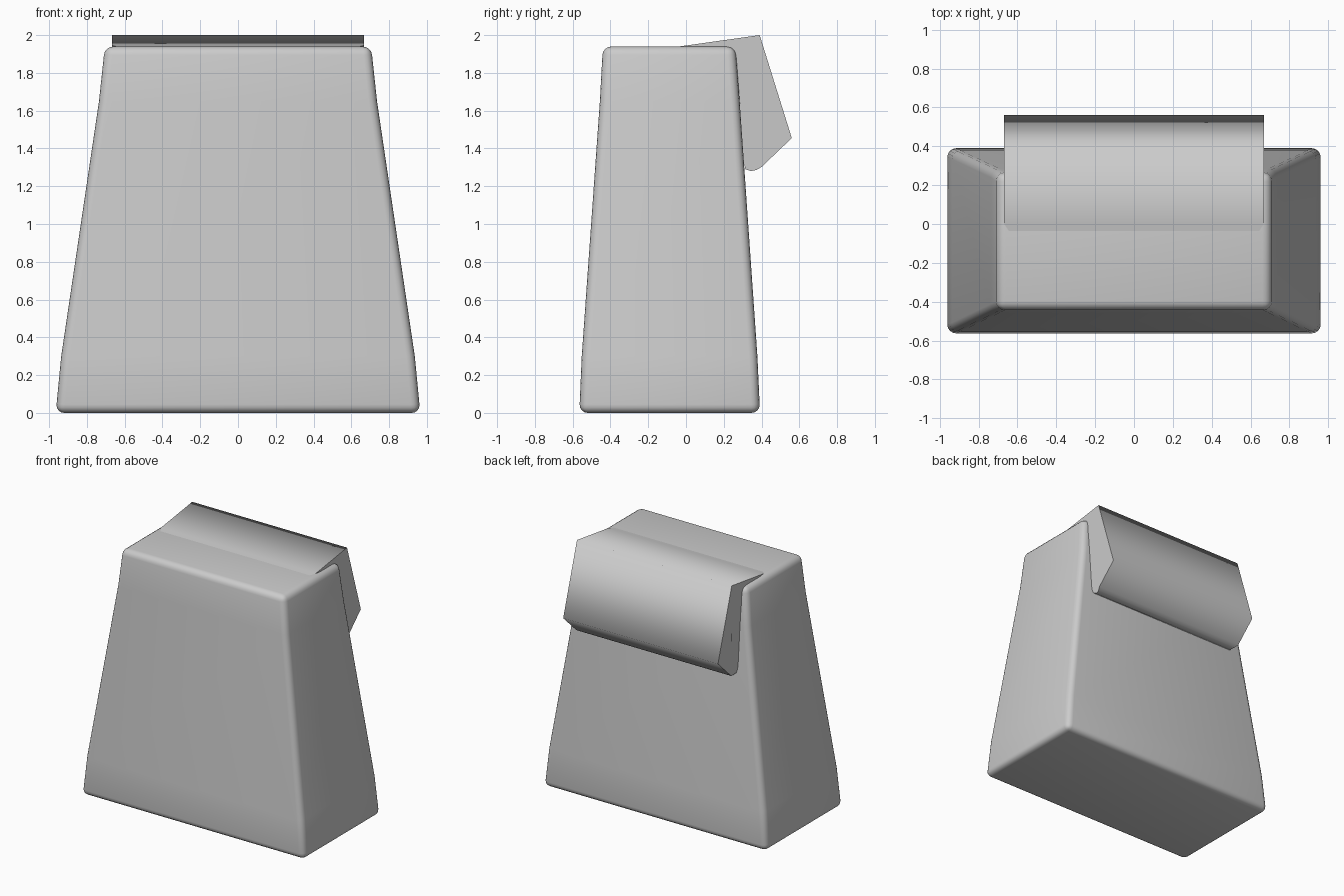
import bpy, bmesh, math

if "Cube" in bpy.data.objects:
    bpy.data.objects.remove(bpy.data.objects["Cube"])

grey = bpy.data.materials.new("light_grey")
grey.diffuse_color = (0.6, 0.6, 0.6, 1)
grey.use_nodes = True
grey.node_tree.nodes["Principled BSDF"].inputs["Base Color"].default_value = grey.diffuse_color


def finish(name, bm, bevel, segments, angle):
    bmesh.ops.recalc_face_normals(bm, faces=bm.faces)
    mesh = bpy.data.meshes.new(name)
    bm.to_mesh(mesh)
    bm.free()
    mesh.materials.append(grey)
    obj = bpy.data.objects.new(name, mesh)
    bpy.context.collection.objects.link(obj)
    if bevel:
        mod = obj.modifiers.new("rounded_edges", "BEVEL")
        mod.width = bevel
        mod.segments = segments
        mod.limit_method = "ANGLE"
        mod.angle_limit = math.radians(40)
    bpy.ops.object.select_all(action="DESELECT")
    obj.select_set(True)
    bpy.context.view_layer.objects.active = obj
    bpy.ops.object.convert(target="MESH")
    bpy.ops.object.shade_smooth_by_angle(angle=math.radians(angle))
    return obj


# Tapered body: stacked rectangles (z, half width, front y, back y)
levels = [(0.0, 0.965, -0.565, 0.392), (0.30, 0.936, -0.552, 0.378),
          (1.65, 0.736, -0.456, 0.284), (1.94, 0.705, -0.44, 0.262)]
bm = bmesh.new()
rings = [[bm.verts.new(p) for p in ((-w, f, z), (w, f, z), (w, b, z), (-w, b, z))]
         for z, w, f, b in levels]
bm.faces.new(rings[0])
bm.faces.new(rings[-1])
for low, high in zip(rings, rings[1:]):
    for i in range(4):
        j = (i + 1) % 4
        bm.faces.new((low[i], low[j], high[j], high[i]))
finish("body", bm, 0.045, 4, 35)

# Folded flap over the top and back edge: side profile (y, z), half width
profile = [(-0.05, 1.938, 0.635), (0.0, 1.945, 0.668), (0.39, 2.0, 0.668),
           (0.56, 1.455, 0.668), (0.40, 1.302, 0.668), (0.375, 1.287, 0.655),
           (0.345, 1.28, 0.645), (0.315, 1.29, 0.655), (0.295, 1.36, 0.668),
           (0.27, 1.80, 0.668), (0.255, 1.90, 0.668), (0.20, 1.92, 0.668)]
bm = bmesh.new()
left = [bm.verts.new((-w, y, z)) for y, z, w in profile]
right = [bm.verts.new((w, y, z)) for y, z, w in profile]
bm.faces.new(left)
bm.faces.new(right)
n = len(profile)
for i in range(n):
    j = (i + 1) % n
    bm.faces.new((left[i], left[j], right[j], right[i]))
# The outer folds shade smoothly, the ends stay sharp
finish("flap", bm, 0, 1, 85)
